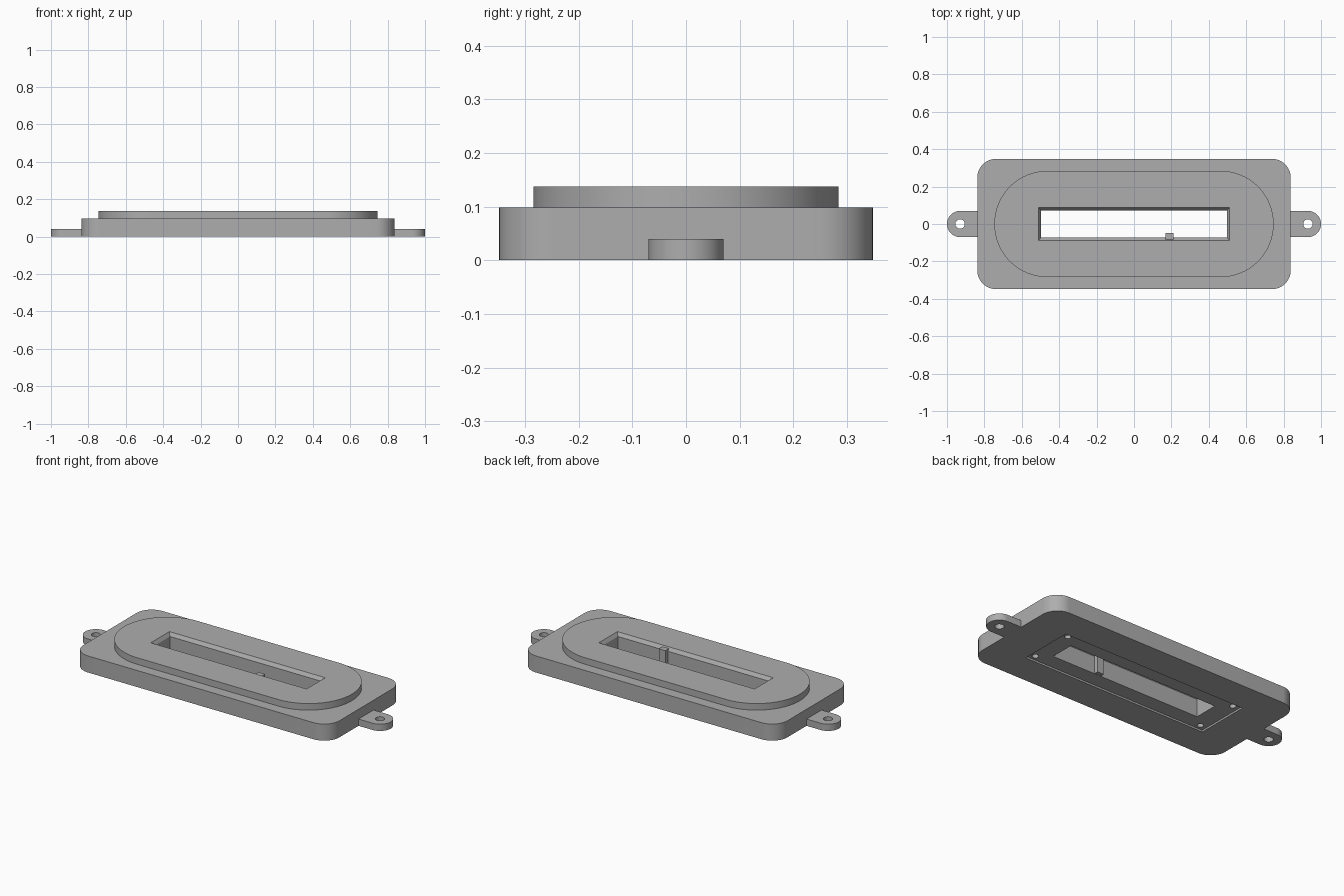
import bpy, bmesh, math

cube = bpy.data.objects.get("Cube")
if cube:
    bpy.data.objects.remove(cube, do_unlink=True)

grey = bpy.data.materials.new("plain_grey")
grey.use_nodes = True
COLOUR = (0.42, 0.42, 0.42, 1)
grey.diffuse_color = COLOUR
grey.node_tree.nodes["Principled BSDF"].inputs["Base Color"].default_value = COLOUR


def rounded(hx, hy, r=0, cx=0, cy=0, steps=16):
    """Counter-clockwise rectangle outline with round corners."""
    if r == 0:
        return [(cx + a * hx, cy + b * hy) for a, b in ((1, 1), (-1, 1), (-1, -1), (1, -1))]
    pts = []
    for q, (a, b) in enumerate(((1, 1), (-1, 1), (-1, -1), (1, -1))):
        for i in range(steps + 1):
            t = math.pi / 2 * (q + i / steps)
            p = (cx + a * (hx - r) + r * math.cos(t), cy + b * (hy - r) + r * math.sin(t))
            if not pts or math.dist(p, pts[-1]) > 1e-5:
                pts.append(p)
    if math.dist(pts[0], pts[-1]) < 1e-5:
        pts.pop()
    return pts


def circle(cx, cy, r, n=32):
    return [(cx + r * math.cos(2 * math.pi * i / n), cy + r * math.sin(2 * math.pi * i / n))
            for i in range(n)]


def loft(name, *layers):
    """Solid through (outline, z) layers, bottom to top."""
    bm = bmesh.new()
    rings = [[bm.verts.new((x, y, z)) for x, y in outline] for outline, z in layers]
    bm.faces.new(rings[0][::-1])
    bm.faces.new(rings[-1])
    for low, high in zip(rings, rings[1:]):
        for i in range(len(low)):
            j = (i + 1) % len(low)
            bm.faces.new((low[i], low[j], high[j], high[i]))
    bmesh.ops.recalc_face_normals(bm, faces=bm.faces)
    mesh = bpy.data.meshes.new(name)
    bm.to_mesh(mesh)
    bm.free()
    mesh.materials.append(grey)
    obj = bpy.data.objects.new(name, mesh)
    bpy.context.collection.objects.link(obj)
    return obj


def prism(name, outline, z0, z1):
    return loft(name, (outline, z0), (outline, z1))


def combine(obj, operation, *tools):
    """Apply booleans, then discard the helper solids."""
    for tool in tools:
        tool.hide_render = True
        mod = obj.modifiers.new(operation.lower(), 'BOOLEAN')
        mod.operation, mod.solver, mod.object = operation, 'EXACT', tool
        bpy.context.view_layer.update()
        result = obj.evaluated_get(bpy.context.evaluated_depsgraph_get())
        mesh = bpy.data.meshes.new_from_object(result)
        obj.modifiers.clear()
        obj.data = mesh
        bpy.data.objects.remove(tool, do_unlink=True)


# Base block with raised oval collar
body = prism("body", rounded(0.838, 0.348, 0.1), 0, 0.098)
combine(body, 'UNION', prism("collar", rounded(0.747, 0.284, 0.284), 0.05, 0.137))

# Through slot with chamfered rim
slot = loft("slot_cutter", (rounded(0.497, 0.073), -0.05),
            (rounded(0.497, 0.073), 0.117), (rounded(0.523, 0.101), 0.157))
# Shallow recess underneath with four blind screw holes
recess = prism("recess_cutter", rounded(0.61, 0.165), -0.05, 0.011)
holes = [prism("screw_hole_cutter", circle(a * 0.57, b * 0.133, 0.018, 24), -0.05, 0.07)
         for a in (-1, 1) for b in (-1, 1)]
combine(body, 'DIFFERENCE', slot, recess, *holes)

# Key rib on the front wall of the slot
rib = prism("key_rib", rounded(0.021, 0.0175, 0, 0.19, -0.0655), 0.012, 0.13)

# Mounting tabs with round ends and bolt holes
parts = [body, rib]
for side, name in ((1, "left_tab"), (-1, "right_tab")):
    arc = [(0.93 + 0.07 * math.sin(t), -0.07 * math.cos(t))
           for t in (math.pi * i / 32 for i in range(33))]
    outline = [(side * x, y) for x, y in [(0.838, -0.07)] + arc + [(0.838, 0.07)]]
    tab = prism(name, outline, 0, 0.04)
    combine(tab, 'DIFFERENCE', prism("bolt_cutter", circle(side * 0.93, 0, 0.025), -0.05, 0.1))
    parts.append(tab)

# Smooth the curved walls, keep edges crisp
bpy.ops.object.select_all(action='DESELECT')
for obj in parts:
    obj.select_set(True)
bpy.context.view_layer.objects.active = body
bpy.ops.object.shade_smooth_by_angle(angle=math.radians(30))
